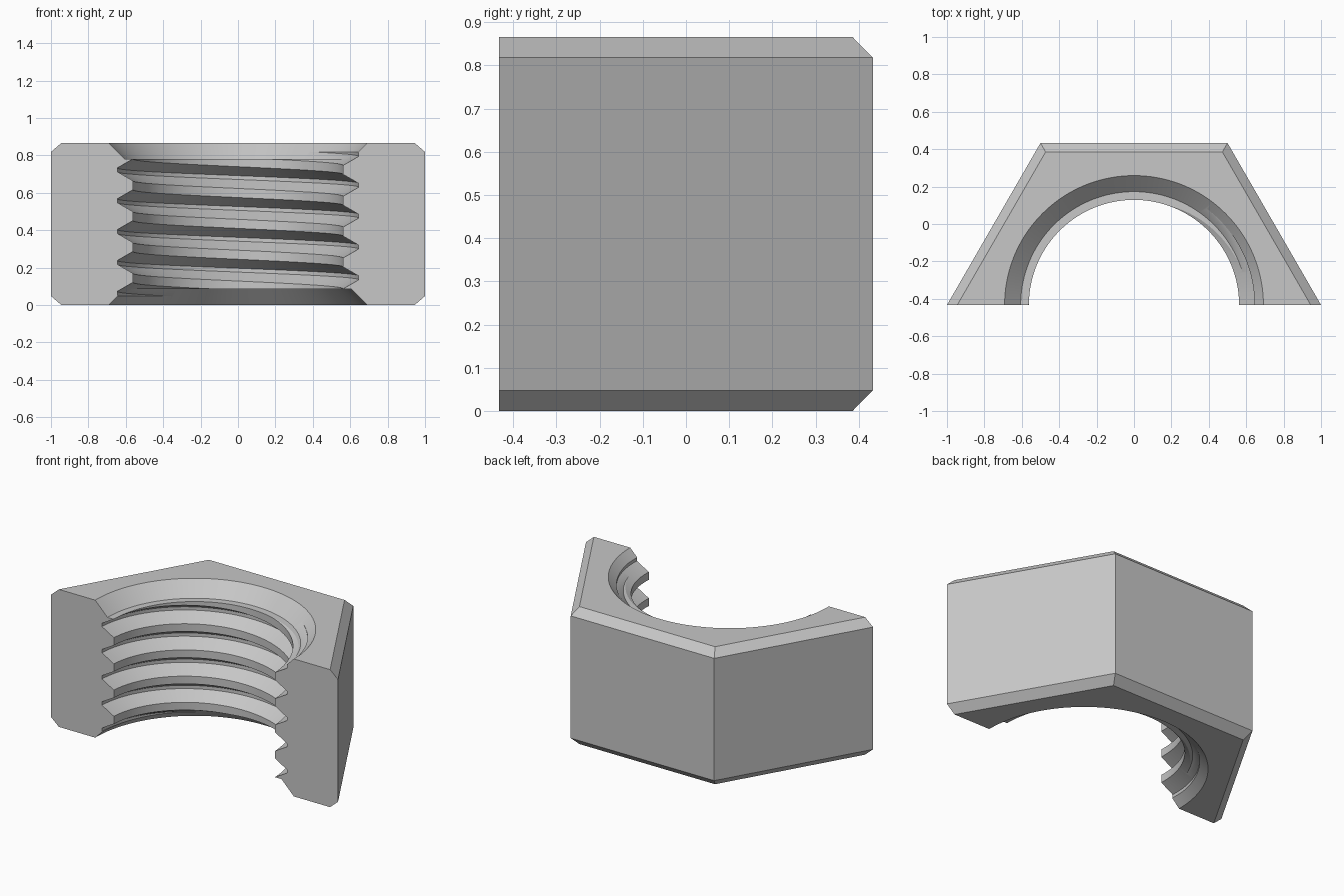
import bpy, bmesh
from math import pi, sin, cos, sqrt, radians, tan

cube = bpy.data.objects.get("Cube")
if cube:
    bpy.data.objects.remove(cube, do_unlink=True)

HEIGHT = 0.866
AXIS_Y = -0.433          # bore axis lies in the cut plane
CHAMFER = 0.048
MAJOR, MINOR = 0.645, 0.562
PITCH = 0.165
GROOVE_Z = 0.145         # groove centre at the left end of the first turn
SINK_DEPTH, SINK_FLOOR, SINK_TOP = 0.086, 0.606, 0.692

steel = bpy.data.materials.new("steel grey")
steel.use_nodes = True
colour = (0.57, 0.57, 0.57, 1)
steel.diffuse_color = colour
steel.node_tree.nodes["Principled BSDF"].inputs["Base Color"].default_value = colour


def loft(bm, rings, closed=False):
    """Skin equal-length point rings; cap the ends unless the loft is closed."""
    loops = [[bm.verts.new(p) for p in ring] for ring in rings]
    pairs = list(zip(loops, loops[1:]))
    if closed:
        pairs.append((loops[-1], loops[0]))
    else:
        bm.faces.new(loops[0])
        bm.faces.new(loops[-1])
    for a, b in pairs:
        for i in range(len(a)):
            j = (i + 1) % len(a)
            bm.faces.new((a[i], a[j], b[j], b[i]))


def finish(bm, name):
    bmesh.ops.recalc_face_normals(bm, faces=bm.faces)
    mesh = bpy.data.meshes.new(name)
    bm.to_mesh(mesh)
    bm.free()
    mesh.materials.append(steel)
    obj = bpy.data.objects.new(name, mesh)
    bpy.context.collection.objects.link(obj)
    return obj


def polar(r, a, z):
    return (r * cos(a), AXIS_Y + r * sin(a), z)


# Half hexagon body with chamfered top and bottom
bm = bmesh.new()
levels = [(0.945, 0), (1, CHAMFER), (1, HEIGHT - CHAMFER), (0.945, HEIGHT)]
loft(bm, [[polar(r, k * pi / 3, z) for k in range(4)] for r, z in levels])
nut = finish(bm, "half_nut")

# Bore with a countersink at each end
bm = bmesh.new()
over = 0.02
lower = [(SINK_TOP + over, -over), (SINK_FLOOR, SINK_DEPTH), (MINOR, SINK_DEPTH)]
profile = lower + [(r, HEIGHT - z) for r, z in reversed(lower)]
SEGMENTS = 144
loft(bm, [[polar(r, 2 * pi * k / SEGMENTS, z) for k in range(SEGMENTS)]
          for r, z in profile])
bore = finish(bm, "bore_cutter")

# Thread grooves: one helical half turn for each pitch
bm = bmesh.new()
inner = MINOR - 0.012
root = PITCH / 16
mouth = root + (MAJOR - inner) * tan(radians(30))
section = [(inner, -mouth), (MAJOR, -root), (MAJOR, root), (inner, mouth)]
STEPS = 80
for turn in range(-1, 5):
    rings = []
    for k in range(-3, STEPS + 4):
        a = pi * k / STEPS
        z0 = GROOVE_Z + PITCH * (turn + a / (2 * pi))
        rings.append([polar(r, a, z0 + dz) for r, dz in section])
    loft(bm, rings)
bmesh.ops.triangulate(bm, faces=bm.faces)
thread = finish(bm, "thread_cutter")

# Cut the bore, then the thread
bpy.ops.object.select_all(action='DESELECT')
nut.select_set(True)
bpy.context.view_layer.objects.active = nut
for cutter in (bore, thread):
    cutter.hide_render = True
    mod = nut.modifiers.new(cutter.name, 'BOOLEAN')
    mod.operation = 'DIFFERENCE'
    mod.solver = 'EXACT'
    mod.object = cutter
    bpy.ops.object.modifier_apply(modifier=mod.name)
    bpy.data.objects.remove(cutter, do_unlink=True)

bpy.ops.object.shade_smooth_by_angle(angle=radians(22))
